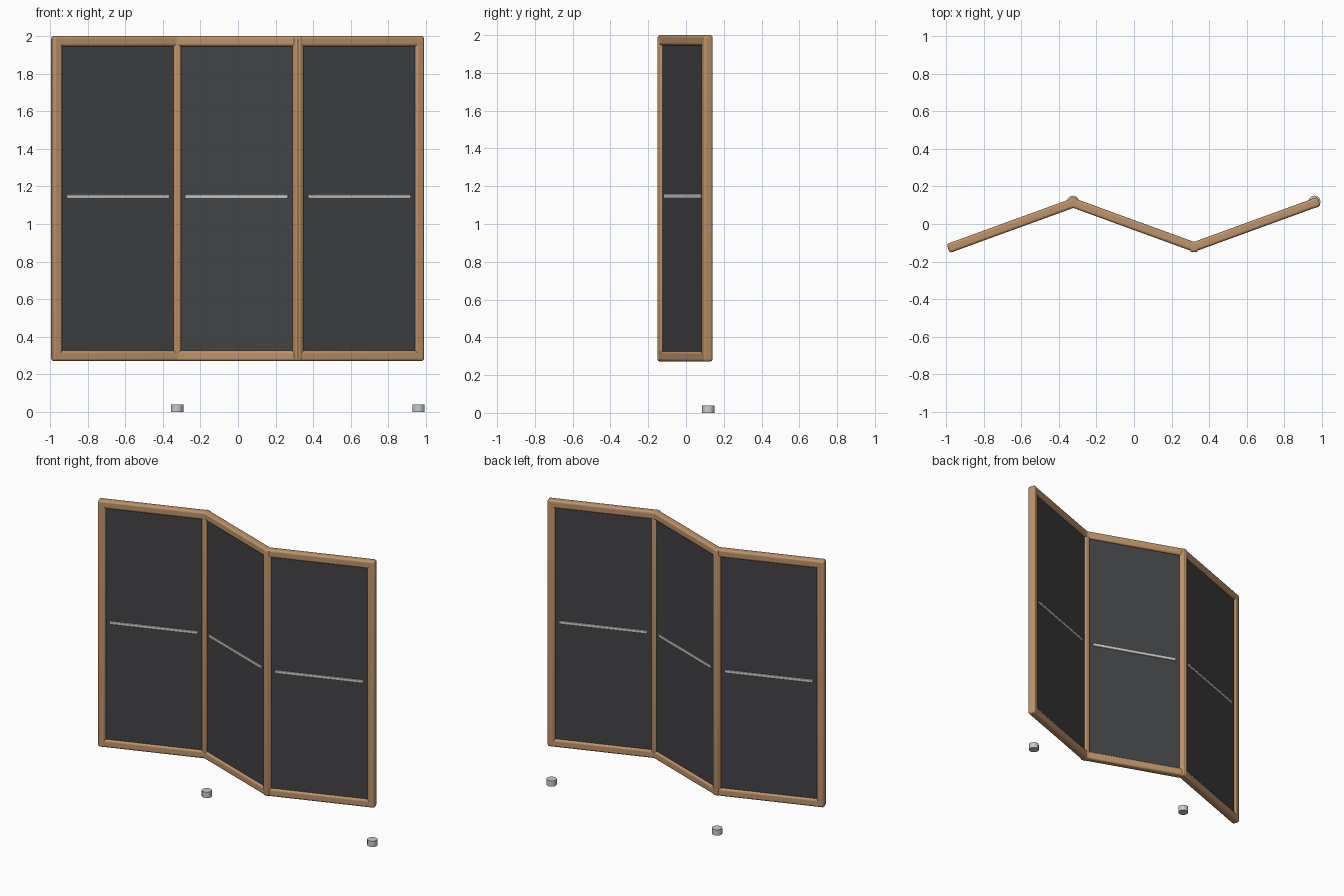
import bpy, math
from mathutils import Matrix, Vector

if "Cube" in bpy.data.objects:
    bpy.data.objects.remove(bpy.data.objects["Cube"])

ANG = math.radians(20)
SPAN = 0.642                       # hinge spacing along x
LEN = SPAN / math.cos(ANG)         # panel width between hinge axes
HY = SPAN / 2 * math.tan(ANG)      # hinge offset in y
YC = -0.005
TOP, BOT = 2.0, 0.271


def material(name, rgb):
    m = bpy.data.materials.new(name)
    m.diffuse_color = (*rgb, 1)
    m.use_nodes = True
    m.node_tree.nodes["Principled BSDF"].inputs["Base Color"].default_value = m.diffuse_color
    return m


wood = material("wood", (0.51, 0.29, 0.14))
dark = material("dark_panel", (0.055, 0.056, 0.06))


def box(name, size, local, frame, mat=None, bevel=0.0):
    bpy.ops.mesh.primitive_cube_add(size=1)
    o = bpy.context.object
    o.name = name
    o.data.transform(Matrix.Diagonal((*size, 1)))
    o.matrix_world = frame @ Matrix.Translation(local)
    if mat:
        o.data.materials.append(mat)
    if bevel:
        b = o.modifiers.new("round", 'BEVEL')
        b.width = bevel
        b.segments = 4
        bpy.ops.object.shade_smooth_by_angle(angle=math.radians(35))
    return o


# three zigzag panels
for i, side in enumerate((1, -1, 1)):
    frame = Matrix.Translation(((i - 1) * SPAN - 0.002, YC, 0)) @ Matrix.Rotation(side * ANG, 4, 'Z')
    mid = (TOP + BOT) / 2
    # upright posts and rails
    for s, label in ((-1, "left"), (1, "right")):
        box(f"{label}_post_{i}", (0.051, 0.051, TOP - BOT), Vector((s * LEN / 2, 0, mid)), frame, wood, 0.014)
    for z, label in ((TOP - 0.0275, "top"), (BOT + 0.0275, "bottom")):
        box(f"{label}_rail_{i}", (LEN + 0.03, 0.05, 0.055), Vector((0, 0, z)), frame, wood, 0.014)
    # infill sheet and the bar across it
    box(f"infill_{i}", (LEN - 0.01, 0.024, TOP - BOT - 0.05), Vector((0, 0, mid)), frame, dark)
    box(f"cross_bar_{i}", (0.58, 0.034, 0.02), Vector((0, 0, 1.147)), frame, None, 0.004)

# low feet under the rear hinges
for i, x in enumerate((-SPAN / 2, SPAN * 1.5)):
    bpy.ops.mesh.primitive_cylinder_add(vertices=12, radius=0.033, depth=0.04,
                                        location=(x - 0.003, HY + YC + 0.006, 0.02))
    bpy.context.object.name = f"foot_{i}"
